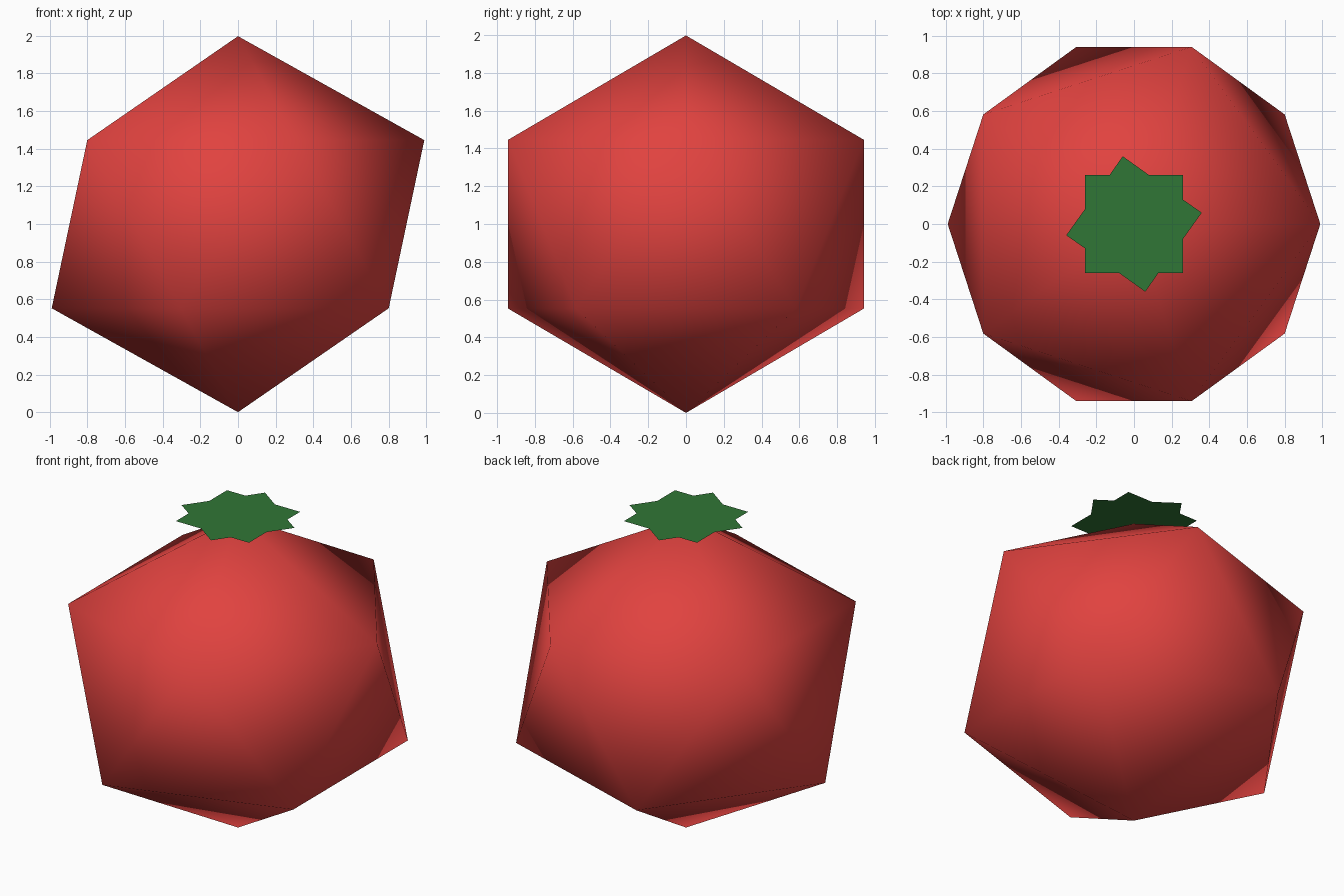
import bpy
import bmesh
from math import cos, sin, pi
from mathutils import Matrix, Vector

if "Cube" in bpy.data.objects:
    bpy.data.objects.remove(bpy.data.objects["Cube"])


def finish(bm, name, color, smooth):
    mesh = bpy.data.meshes.new(name)
    for f in bm.faces:
        f.smooth = smooth
    bm.to_mesh(mesh)
    bm.free()
    obj = bpy.data.objects.new(name, mesh)
    bpy.context.collection.objects.link(obj)
    mat = bpy.data.materials.new(name + "_color")
    mat.diffuse_color = (*color, 1)
    mat.use_nodes = True
    mat.node_tree.nodes["Principled BSDF"].inputs["Base Color"].default_value = mat.diffuse_color
    mesh.materials.append(mat)
    return obj


# Fruit: smooth-shaded icosahedron, slightly wider than tall, resting on z = 0
bm = bmesh.new()
size = Matrix.Translation((0, 0, 0.999)) @ Matrix.Diagonal((1.107, 1.107, 0.999, 1))
bmesh.ops.create_icosphere(bm, subdivisions=1, radius=1, matrix=size)
finish(bm, "tomato_fruit", (0.75, 0.055, 0.05), True)

# Leaf: flat eight-pointed star, one quarter outline repeated around z
quarter = [(0.26, 0.26), (0.08, 0.26), (-0.06, 0.36), (-0.13, 0.26)]
bm = bmesh.new()
ring = []
for i in range(4):
    c, s = cos(i * pi / 2), sin(i * pi / 2)
    ring += [bm.verts.new((c * x - s * y, s * x + c * y, 2.0)) for x, y in quarter]
bm.faces.new(ring)
finish(bm, "leaf", (0.03, 0.18, 0.037), False)
